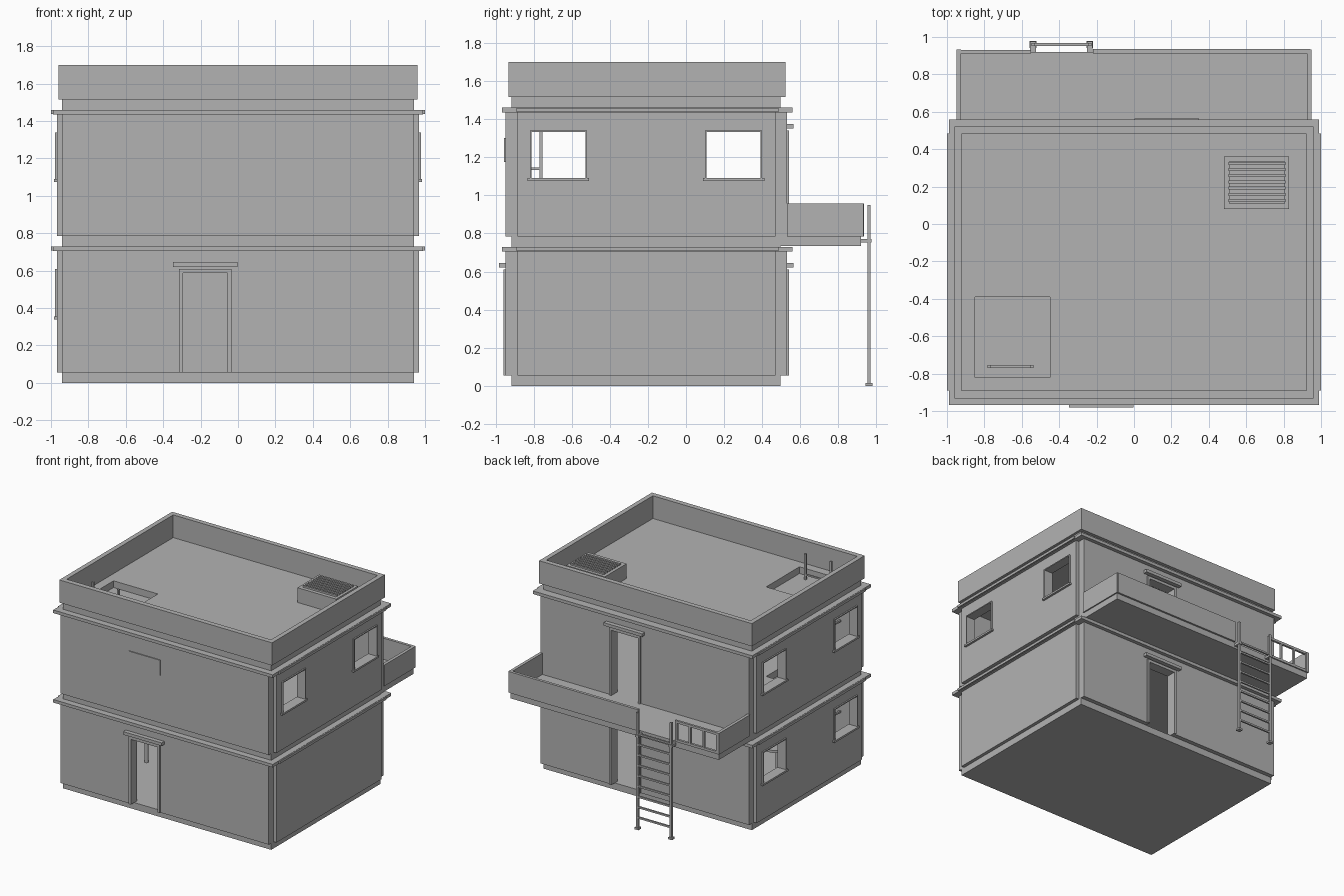
import bpy

cube = bpy.data.objects.get("Cube")
if cube:
    bpy.data.objects.remove(cube, do_unlink=True)

grey = bpy.data.materials.new("plain_grey")
grey.use_nodes = True
COLOUR = (0.45, 0.45, 0.45, 1)
grey.diffuse_color = COLOUR
grey.node_tree.nodes["Principled BSDF"].inputs["Base Color"].default_value = COLOUR


def box(name, x, y, z):
    """Box from three (low, high) ranges."""
    corners = [(a, b, c) for a in x for b in y for c in z]
    faces = [(0, 1, 3, 2), (4, 6, 7, 5), (0, 4, 5, 1),
             (2, 3, 7, 6), (0, 2, 6, 4), (1, 5, 7, 3)]
    mesh = bpy.data.meshes.new(name)
    mesh.from_pydata(corners, [], faces)
    mesh.materials.append(grey)
    ob = bpy.data.objects.new(name, mesh)
    bpy.context.collection.objects.link(ob)
    return ob


def cut(ob, holes):
    """Subtract box-shaped holes, then discard the cutters."""
    for hole in holes:
        cutter = box("cutter", *hole)
        mod = ob.modifiers.new("opening", 'BOOLEAN')
        mod.operation, mod.solver, mod.object = 'DIFFERENCE', 'EXACT', cutter
        bpy.context.view_layer.objects.active = ob
        bpy.ops.object.modifier_apply(modifier=mod.name)
        bpy.data.objects.remove(cutter, do_unlink=True)


def cylinder(name, radius, height, location):
    bpy.ops.mesh.primitive_cylinder_add(vertices=24, radius=radius, depth=height, location=location)
    ob = bpy.context.object
    ob.name = name
    ob.data.materials.append(grey)
    bpy.ops.object.shade_smooth_by_angle()


def span(centre, half):
    return (centre - half, centre + half)


# Main dimensions
CORE_X, CORE_Y = (-0.94, 0.94), (-0.915, 0.495)
FRONT, BACK, SIDE = -0.947, 0.53, 0.967
FLOORS = [(0.055, 0.705), (0.785, 1.435)]
ROOF = 1.515
WINDOW_YS = [(-0.82, -0.52), (0.10, 0.40)]
WINDOW_ZS = [(0.345, 0.61), (1.08, 1.34)]

# Openings: windows on the left-hand wall downstairs, both walls upstairs
windows = [(-1, y, WINDOW_ZS[0]) for y in WINDOW_YS]
windows += [(s, y, WINDOW_ZS[1]) for s in (-1, 1) for y in WINDOW_YS]
window_holes = [(tuple(sorted((s * 0.85, s * 1.1))), y, z) for s, y, z in windows]
front_hole = ((-0.295, -0.055), (-1.1, -0.8), (0.055, 0.587))
back_holes = [((0.055, 0.295), (0.4, 0.7), (z[0], z[0] + 0.532)) for z in FLOORS]
hatch_x, hatch_y = (-0.85, -0.45), (-0.82, -0.39)

# Hollow core with floors, roof deck and ladder hatches
core = box("core_walls", CORE_X, CORE_Y, (0, ROOF))
rooms = [((-0.895, 0.895), (-0.88, 0.46), z) for z in ((0.055, 0.705), (0.785, 1.46))]
hatches = [(hatch_x, hatch_y, (0.65, 0.83)), (hatch_x, hatch_y, (1.4, 1.6))]
cut(core, rooms + hatches + window_holes + [front_hole] + back_holes)

# Raised outer wall panels and cornices, storey by storey
for level, z in zip(("lower", "upper"), FLOORS):
    front = box(level + "_front_panel", CORE_X, (FRONT, CORE_Y[0]), z)
    if level == "lower":
        cut(front, [front_hole])
    cut(box(level + "_back_panel", CORE_X, (CORE_Y[1], BACK), z), back_holes)
    for s in (-1, 1):
        panel = box(level + "_side_panel", tuple(sorted((s * 0.94, s * SIDE))), (-0.885, 0.47), z)
        cut(panel, [h for h, w in zip(window_holes, windows) if w[0] == s])
    top = z[1]
    box(level + "_cornice", (-0.99, 0.99), (-0.967, 0.56), (top, top + 0.025))
    box(level + "_cornice_side", (-1, 1), (-0.89, 0.485), (top + 0.002, top + 0.023))

# Parapet ring
parapet = box("parapet", (-0.96, 0.96), (-0.932, 0.522), (ROOF, 1.70))
cut(parapet, [((-0.922, 0.922), (-0.89, 0.482), (1.4, 1.8))])

# Window frames and sills
for s, y, z in windows:
    x = tuple(sorted((s * 0.90, s * 0.978)))
    frame = box("window_frame", x, y, z)
    cut(frame, [(tuple(sorted((s * 0.8, s * 1.1))), (y[0] + 0.008, y[1] - 0.008),
                 (z[0] + 0.01, z[1] - 0.008))])
    box("window_sill", tuple(sorted((s * 0.95, s * 0.985))),
        (y[0] - 0.012, y[1] + 0.012), (z[0] - 0.005, z[0] + 0.01))


# Door frames with overhanging lintels
def doorway(name, centre, wall, out, z0):
    y = tuple(sorted((wall - out * 0.06, wall + out * 0.012)))
    for s in (-1, 1):
        box(name + "_jamb", span(centre + s * 0.13, 0.01), y, (z0, z0 + 0.555))
    box(name + "_head", span(centre, 0.14), y, (z0 + 0.532, z0 + 0.555))
    box(name + "_lintel", span(centre, 0.173),
        tuple(sorted((wall - out * 0.01, wall + out * 0.034))), (z0 + 0.565, z0 + 0.59))


doorway("front_door", -0.175, FRONT, -1, 0.055)
for z in FLOORS:
    doorway("back_door", 0.175, BACK, 1, z[0])

# Blank plaque on the front
box("front_plaque", (-0.32, -0.035), (FRONT - 0.008, FRONT), (1.175, 1.30))

# Balcony with solid walls, a ladder gap and a barred section
box("balcony_slab", (-0.94, 0.94), (0.49, 0.92), (0.735, 0.785))
WALL_Z = (0.785, 0.958)
for s in (-1, 1):
    box("balcony_side_wall", tuple(sorted((s * 0.925, s * 0.95))), (BACK, 0.932), WALL_Z)
box("balcony_back_wall", (-0.22, 0.94), (0.912, 0.935), WALL_Z)
railing = box("balcony_railing", (-0.94, -0.55), (0.912, 0.93), WALL_Z)
cut(railing, [(span(-0.745 + i * 0.122, 0.053), (0.8, 1), (0.805, 0.938)) for i in (-1, 0, 1)])

# Outside ladder
for x in (-0.54, -0.237):
    box("ladder_rail", span(x, 0.009), span(0.96, 0.008), (0, 0.95))
    box("ladder_foot", span(x, 0.018), span(0.96, 0.018), (0, 0.015))
    box("ladder_bracket", span(x, 0.015), (0.91, 0.975), (0.752, 0.772))
for i in range(9):
    box("ladder_rung", (-0.54, -0.237), span(0.96, 0.007), span(0.095 + i * 0.085, 0.007))

# Inside ladder through both hatches
for x in (-0.775, -0.545):
    box("inner_ladder_rail", span(x, 0.008), span(-0.762, 0.008), (0.055, 1.67))
    for z in (0.4, 0.66, 1.14, 1.40):
        box("inner_ladder_bracket", span(x, 0.007), (-0.885, -0.762), span(z, 0.007))
for i in range(17):
    box("inner_ladder_rung", (-0.775, -0.545), span(-0.762, 0.006), span(0.14 + i * 0.085, 0.006))

# Round table downstairs
cylinder("table_top", 0.13, 0.02, (-0.63, -0.28, 0.32))
cylinder("table_leg", 0.016, 0.26, (-0.63, -0.28, 0.185))

# Roof vent with slatted top
vent = box("roof_vent", (0.48, 0.83), (0.08, 0.36), (ROOF, 1.635))
cut(vent, [((0.51, 0.805), (0.11, 0.335), (1.61, 1.7))])
for i in range(7):
    box("vent_slat", (0.505, 0.81), span(0.126 + i * 0.033, 0.008), (1.605, 1.645))
